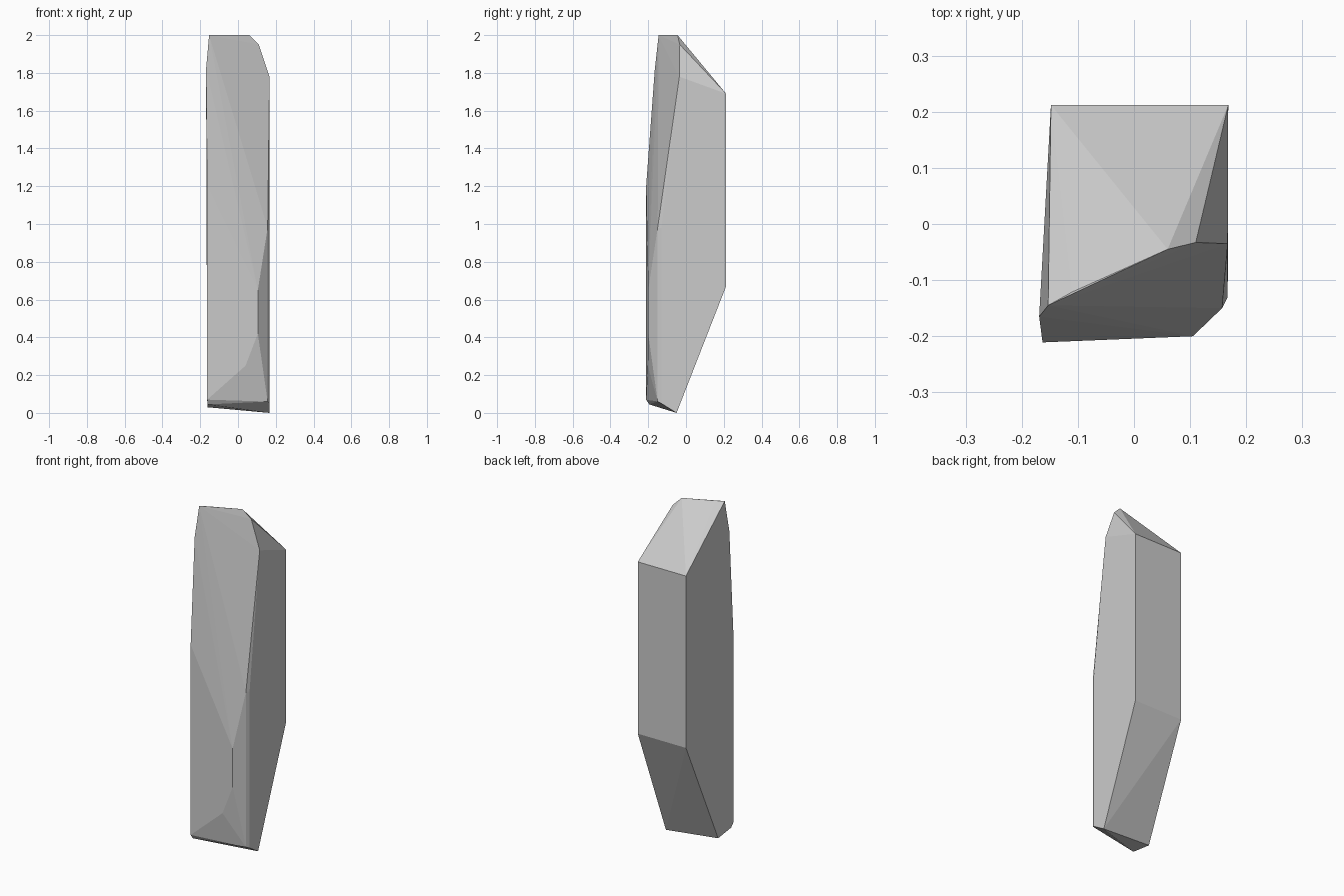
import bpy, bmesh

if "Cube" in bpy.data.objects:
    bpy.data.objects.remove(bpy.data.objects["Cube"])

# Corner points of the faceted stone shard, grouped by region
crown = [(-.153, -.145, 2), (-.11, -.121, 2), (.06, -.045, 2),
         (.11, -.033, 1.95), (.167, -.035, 1.78)]
back = [(x, .212, z) for x in (-.148, .168) for z in (.67, 1.69)]
front_left = [(-.169, -.165, 1.82), (-.163, -.211, 1.2), (-.163, -.211, .07)]
front_right = [(.105, -.2, .65), (.105, -.2, .42), (.04, -.2025, .25),
               (.157, -.15, .98), (.167, -.13, .98),
               (.157, -.15, .06), (.167, -.13, .05)]
foot = [(-.16, -.195, .045), (-.162, -.07, .03), (.167, -.05, 0)]

# Wrap the corners in a convex, flat-shaded skin
bm = bmesh.new()
for p in crown + back + front_left + front_right + foot:
    bm.verts.new(p)
result = bmesh.ops.convex_hull(bm, input=bm.verts[:])
inner = [v for v in bm.verts if not v.link_faces]
bmesh.ops.delete(bm, geom=inner, context='VERTS')
bmesh.ops.recalc_face_normals(bm, faces=bm.faces[:])

mesh = bpy.data.meshes.new("stone_shard")
bm.to_mesh(mesh)
bm.free()
shard = bpy.data.objects.new("stone_shard", mesh)
bpy.context.collection.objects.link(shard)
